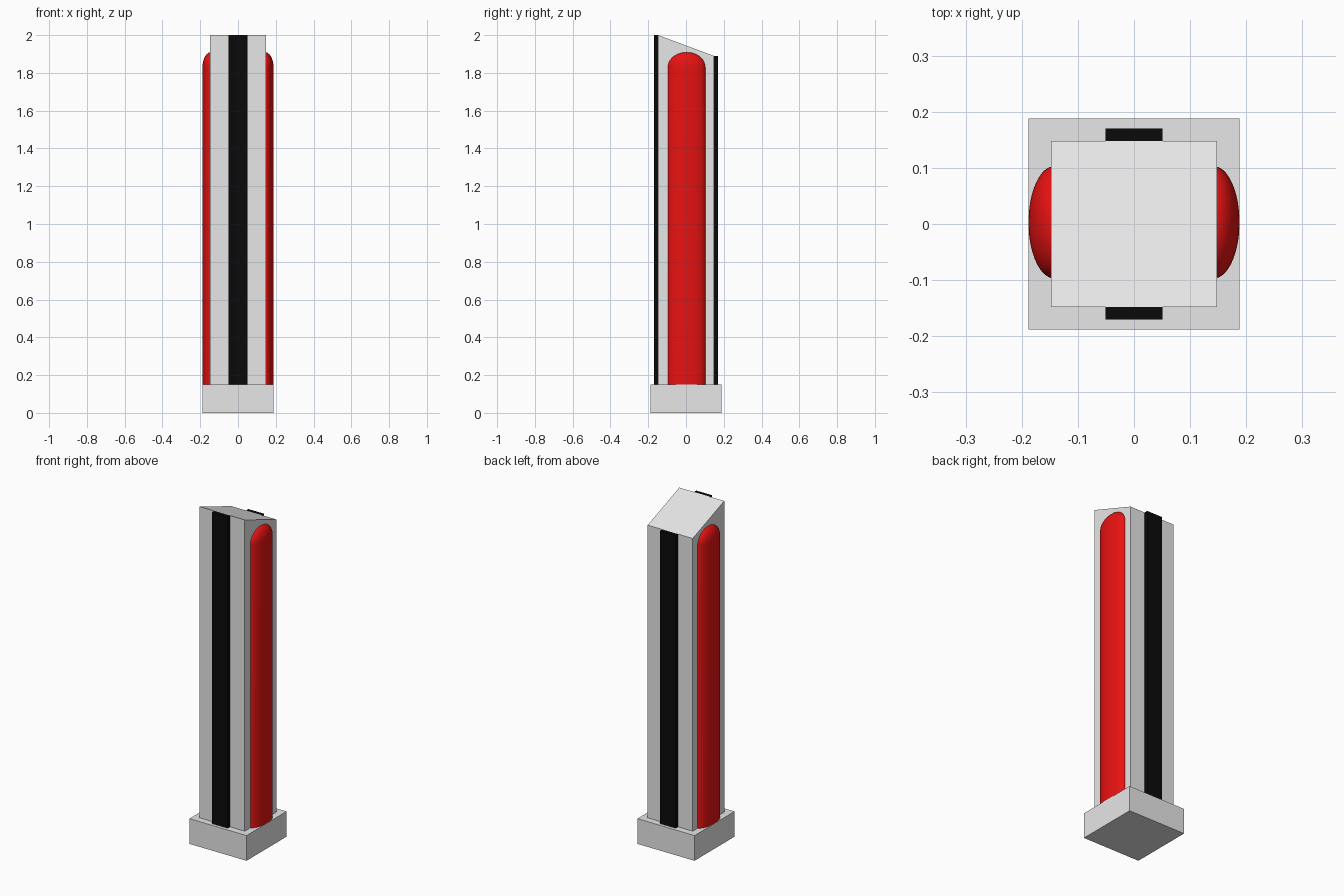
import bpy, bmesh, math

if "Cube" in bpy.data.objects:
    bpy.data.objects.remove(bpy.data.objects["Cube"])


def material(name, rgb):
    m = bpy.data.materials.new(name)
    m.diffuse_color = (*rgb, 1)
    m.use_nodes = True
    m.node_tree.nodes["Principled BSDF"].inputs["Base Color"].default_value = m.diffuse_color
    return m


GREY = material("light grey", (0.8, 0.8, 0.8))
RED = material("red", (0.8, 0.006, 0.006))
BLACK = material("black", (0.003, 0.003, 0.003))


def finish(name, bm, mat):
    bmesh.ops.recalc_face_normals(bm, faces=bm.faces)
    me = bpy.data.meshes.new(name)
    bm.to_mesh(me)
    bm.free()
    me.materials.append(mat)
    ob = bpy.data.objects.new(name, me)
    bpy.context.collection.objects.link(ob)
    return ob


def box(name, x, y0, y1, z0, z_front, z_back, mat):
    """Box whose top may slope from front to back."""
    bm = bmesh.new()
    side = [(y0, z0), (y1, z0), (y1, z_back), (y0, z_front)]
    face = bm.faces.new([bm.verts.new((-x, y, z)) for y, z in side])
    ext = bmesh.ops.extrude_face_region(bm, geom=[face])
    moved = [v for v in ext["geom"] if isinstance(v, bmesh.types.BMVert)]
    bmesh.ops.translate(bm, verts=moved, vec=(2 * x, 0, 0))
    return finish(name, bm, mat)


# Plinth and slant-topped column
box("base", 0.188, -0.188, 0.188, 0, 0.15, 0.15, GREY)
box("column", 0.148, -0.148, 0.148, 0.15, 2.0, 1.89, GREY)

# Dark strips down the front and back
box("front_strip", 0.051, -0.17, -0.148, 0.15, 2.0, 2.0, BLACK)
box("back_strip", 0.051, 0.148, 0.17, 0.15, 1.89, 1.89, BLACK)


def side_light(name, sign):
    """Half-elliptical bar with a rounded top."""
    cx, cy, rx, ry, n = 0.142, 0.003, 0.046, 0.1, 32
    levels = [(0.15, 1.0)]
    for i in range(12):
        a = math.radians(90 * i / 12)
        levels.append((1.83 + 0.08 * math.sin(a), math.cos(a)))
    bm = bmesh.new()
    rings = []
    for z, s in levels:
        ring = []
        for k in range(n + 1):
            t = math.pi * (k / n - 0.5)
            ring.append(bm.verts.new((sign * (cx + rx * s * math.cos(t)),
                                      cy + ry * s * math.sin(t), z)))
        rings.append(ring)
    for a, b in zip(rings, rings[1:]):
        for k in range(n):
            bm.faces.new((a[k], a[k + 1], b[k + 1], b[k]))
    tip = bm.verts.new((sign * cx, cy, 1.91))
    for k in range(n):
        bm.faces.new((rings[-1][k], rings[-1][k + 1], tip))
    bm.faces.new(rings[0])
    # flat back, hidden in the column
    bm.faces.new([r[0] for r in rings] + [tip] + [r[-1] for r in reversed(rings)])
    ob = finish(name, bm, RED)
    bpy.ops.object.select_all(action='DESELECT')
    ob.select_set(True)
    bpy.context.view_layer.objects.active = ob
    bpy.ops.object.shade_smooth_by_angle(angle=math.radians(35))


# Red bars on both sides
side_light("right_light_bar", 1)
side_light("left_light_bar", -1)
